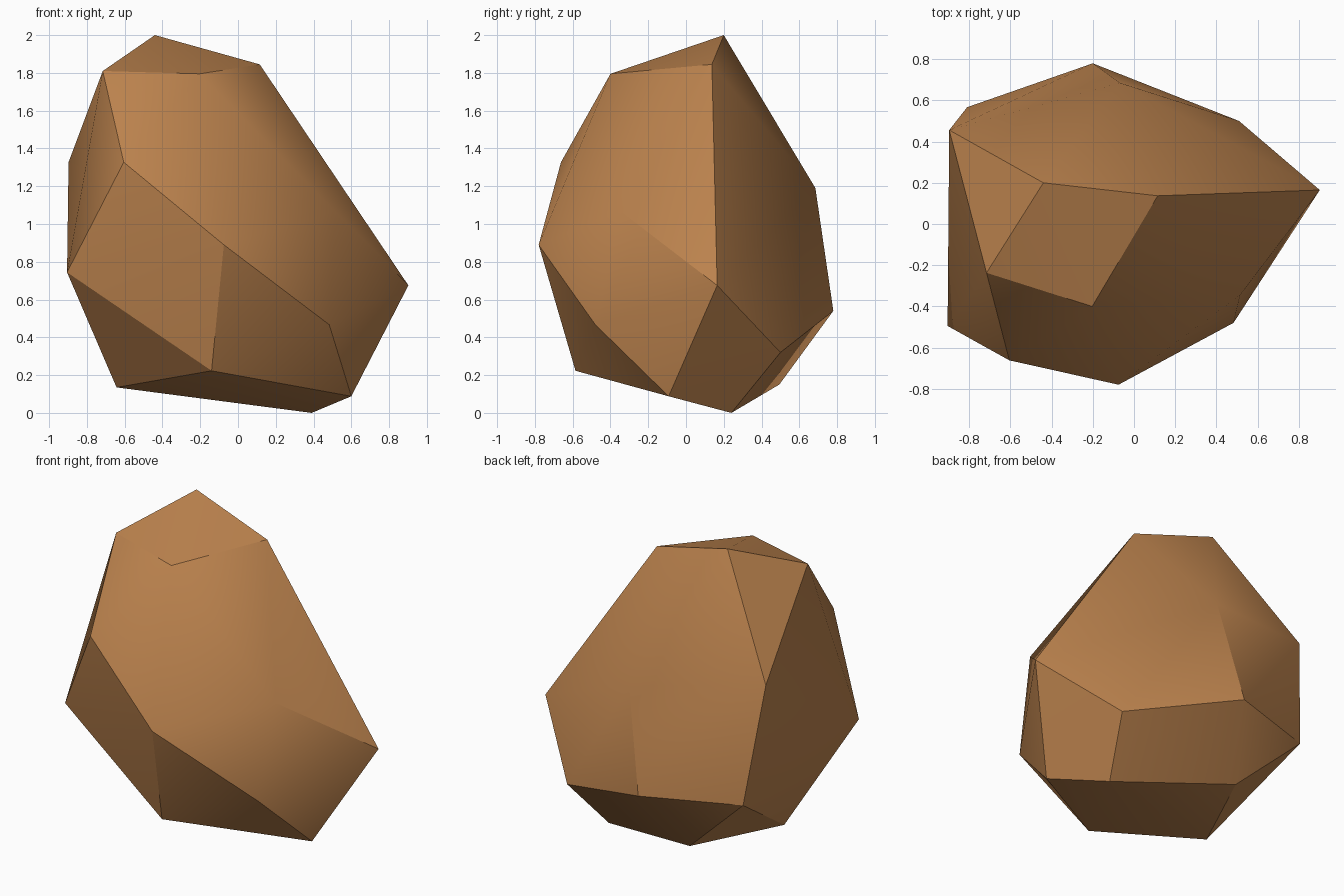
import bpy, bmesh, math

# Faceted boulder: convex hull around its corner points
corners = [
    # crown
    (-0.44, 0.20, 2.0), (0.115, 0.137, 1.845), (-0.716, -0.237, 1.81), (-0.203, -0.40, 1.795),
    # shoulders
    (-0.605, -0.662, 1.327), (-0.897, 0.456, 1.327), (-0.068, 0.685, 1.19), (0.515, -0.345, 1.066),
    # waist
    (-0.075, -0.78, 0.89), (-0.905, -0.495, 0.744), (0.902, 0.165, 0.675),
    (-0.81, 0.567, 0.56), (-0.20, 0.78, 0.54), (0.483, -0.48, 0.467), (0.51, 0.50, 0.32),
    # underside
    (-0.14, -0.585, 0.223), (-0.373, 0.494, 0.15), (-0.643, -0.097, 0.135),
    (0.60, -0.092, 0.088), (0.39, 0.24, 0.0),
]

bm = bmesh.new()
for c in corners:
    bm.verts.new(c)
bmesh.ops.convex_hull(bm, input=bm.verts[:])
bmesh.ops.recalc_face_normals(bm, faces=bm.faces[:])
mesh = bpy.data.meshes.new("boulder")
bm.to_mesh(mesh)
bm.free()

boulder = bpy.data.objects.new("boulder", mesh)
bpy.context.collection.objects.link(boulder)

# Single brown stone colour
stone = bpy.data.materials.new("brown stone")
stone.diffuse_color = (0.50, 0.225, 0.075, 1)
mesh.materials.append(stone)

# Soft edges blend, strong edges stay sharp
bpy.context.view_layer.objects.active = boulder
boulder.select_set(True)
bpy.ops.object.shade_smooth_by_angle(angle=math.radians(30))
